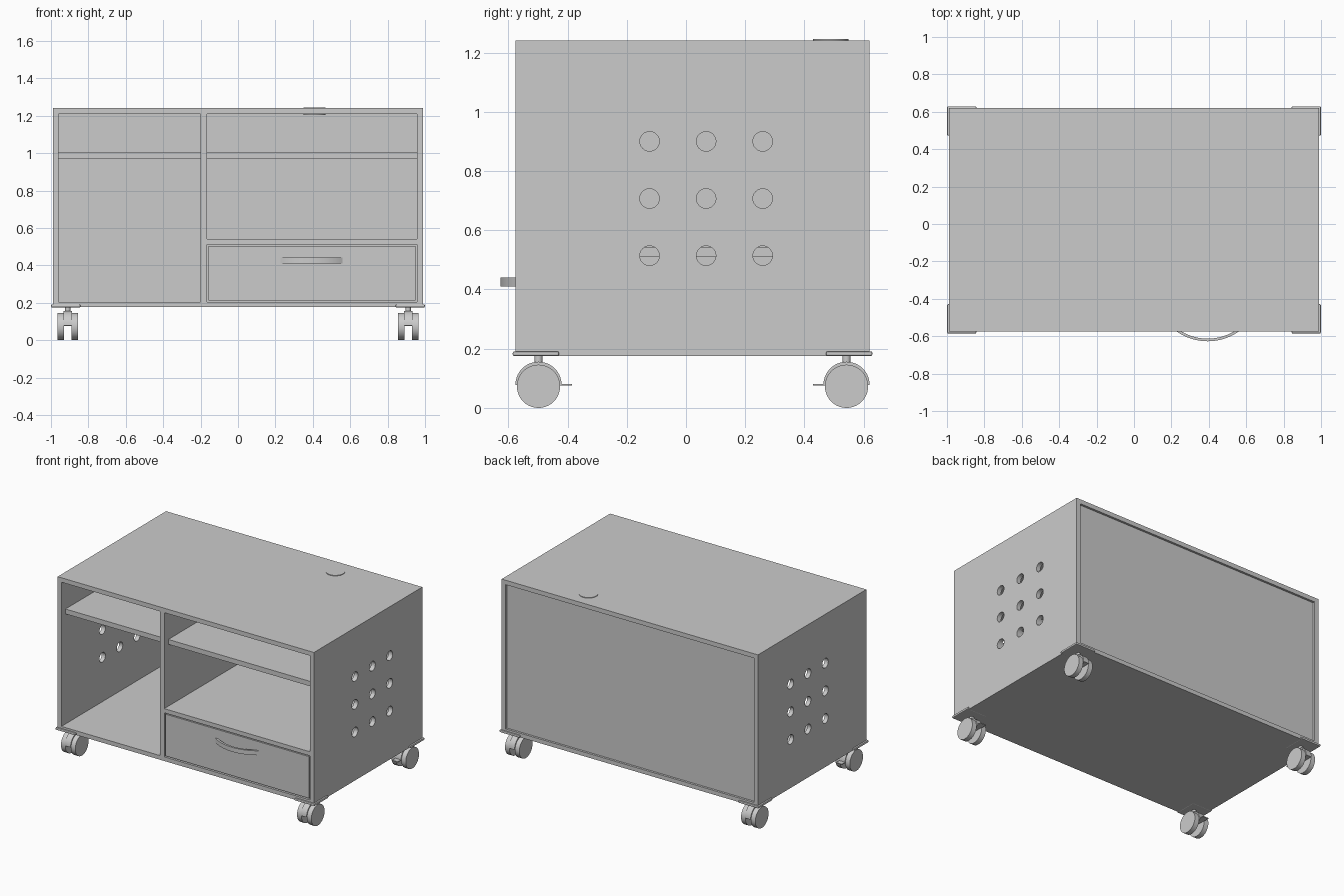
import bpy, bmesh, math

if "Cube" in bpy.data.objects:
    bpy.data.objects.remove(bpy.data.objects["Cube"], do_unlink=True)

GREY = 0.6
mat = bpy.data.materials.new("plain grey")
mat.use_nodes = True
mat.diffuse_color = (GREY, GREY, GREY, 1)
mat.node_tree.nodes["Principled BSDF"].inputs["Base Color"].default_value = (GREY, GREY, GREY, 1)

MID_Y = 0.022          # depth centre of the cabinet
FRONT, BACK = -0.575, 0.619
BOTTOM, TOP = 0.176, 1.241
HALF_W = 0.988


def prism(name, outline, axis, lo, hi, smooth=False):
    """Extrude a 2D outline along an axis; outline uses the other two axes in order."""
    bm = bmesh.new()
    def place(p, h):
        co = list(p)
        co.insert("xyz".index(axis), h)
        return co
    low = [bm.verts.new(place(p, lo)) for p in outline]
    high = [bm.verts.new(place(p, hi)) for p in outline]
    bm.faces.new(low)
    bm.faces.new(high)
    n = len(outline)
    for i in range(n):
        j = (i + 1) % n
        bm.faces.new((low[i], low[j], high[j], high[i]))
    bmesh.ops.recalc_face_normals(bm, faces=bm.faces)
    mesh = bpy.data.meshes.new(name)
    bm.to_mesh(mesh)
    bm.free()
    mesh.materials.append(mat)
    ob = bpy.data.objects.new(name, mesh)
    bpy.context.collection.objects.link(ob)
    if smooth:
        select(ob)
        bpy.ops.object.shade_smooth_by_angle(angle=math.radians(35))
    return ob


def select(ob):
    bpy.ops.object.select_all(action="DESELECT")
    ob.select_set(True)
    bpy.context.view_layer.objects.active = ob


def box(name, x0, x1, y0, y1, z0, z1):
    return prism(name, [(x0, y0), (x1, y0), (x1, y1), (x0, y1)], "z", z0, z1)


def arc(cx, cy, r, start, end, steps):
    angles = [math.radians(start + (end - start) * i / steps) for i in range(steps + 1)]
    return [(cx + r * math.cos(a), cy + r * math.sin(a)) for a in angles]


def disc(cx, cy, r, steps=32):
    return arc(cx, cy, r, 0, 360, steps)[:-1]


def cut(target, cutter):
    mod = target.modifiers.new("cut", "BOOLEAN")
    mod.operation = "DIFFERENCE"
    mod.solver = "EXACT"
    mod.object = cutter
    select(target)
    bpy.ops.object.modifier_apply(modifier=mod.name)
    bpy.data.objects.remove(cutter, do_unlink=True)


# Cabinet body: one block with compartments and back recess cut out
body = box("cabinet_body", -HALF_W, HALF_W, FRONT, BACK, BOTTOM, TOP)
IN_BACK, OUT = 0.585, FRONT - 0.1
LEFT, RIGHT, FLOOR, CEIL = -0.959, 0.957, 0.205, 1.21
DIV_L, DIV_R = -0.2, -0.166
cut(body, box("cutter", LEFT, DIV_L, OUT, IN_BACK, FLOOR, CEIL))
cut(body, box("cutter", DIV_R, RIGHT, OUT, IN_BACK, 0.541, CEIL))
cut(body, box("cutter", DIV_R, RIGHT, OUT, IN_BACK, FLOOR, 0.512))
cut(body, box("cutter", LEFT, RIGHT, 0.604, BACK + 0.1, FLOOR, CEIL))

# Ventilation holes in both sides
for side in (-1, 1):
    for row in range(3):
        for col in range(3):
            hole = disc(-0.123 + 0.191 * col, 0.514 + 0.193 * row, 0.033, 24)
            lo, hi = sorted((side * 0.93, side * 1.05))
            cut(body, prism("cutter", hole, "x", lo, hi))

# Shelves set back from the front edge
box("left_shelf", LEFT, DIV_L, FRONT + 0.045, IN_BACK, 0.972, 1.006)
box("right_shelf", DIV_R, RIGHT, FRONT + 0.045, IN_BACK, 0.972, 1.006)

# Drawer front with bowed handle
box("drawer_front", -0.159, 0.95, FRONT + 0.002, FRONT + 0.032, 0.213, 0.504)
HX, HR, SAG = 0.394, 0.29, 0.052
HY = FRONT - SAG + HR
spread = math.degrees(math.acos((HR - SAG) / HR))
outer = arc(HX, HY, HR, 270 - spread, 270 + spread, 24)
inner = arc(HX, HY, HR - 0.014, 270 + spread, 270 - spread, 24)
prism("drawer_handle", outer + inner, "z", 0.41, 0.441, smooth=True)

# Cable grommet through the top
prism("cable_grommet", disc(0.409, 0.489, 0.06), "z", 1.204, 1.245, smooth=True)

# Four twin-wheel casters, mirrored to each corner
for sx, side in ((1, "left"), (-1, "right")):
    for sy, end in ((-1, "front"), (1, "back")):
        tag = end + "_" + side
        cx, cy = sx * 0.91, MID_Y + sy * 0.52
        px, py = sx * 0.921, MID_Y + sy * 0.529
        h = 0.078
        plate = box(tag + "_caster_plate", px - h, px + h, py - h, py + h, 0.175, 0.191)
        bevel = plate.modifiers.new("rounded", "BEVEL")
        bevel.width = 0.005
        bevel.segments = 2
        prism(tag + "_caster_stem", disc(cx, cy, 0.014, 20), "z", 0.14, 0.18, smooth=True)
        for lo, name in ((-0.055, "_wheel_a"), (0.021, "_wheel_b")):
            prism(tag + name, disc(cy, 0.073, 0.073, 40), "x", cx + lo, cx + lo + 0.034, smooth=True)
        prism(tag + "_caster_hood", arc(cy, 0.078, 0.078, 0, 180, 20), "x", cx - 0.022, cx + 0.022, smooth=True)
        y0, y1 = sorted((cy - sy * 0.07, cy - sy * 0.113))
        box(tag + "_brake_tab", cx - 0.022, cx + 0.022, y0, y1, 0.075, 0.081)
